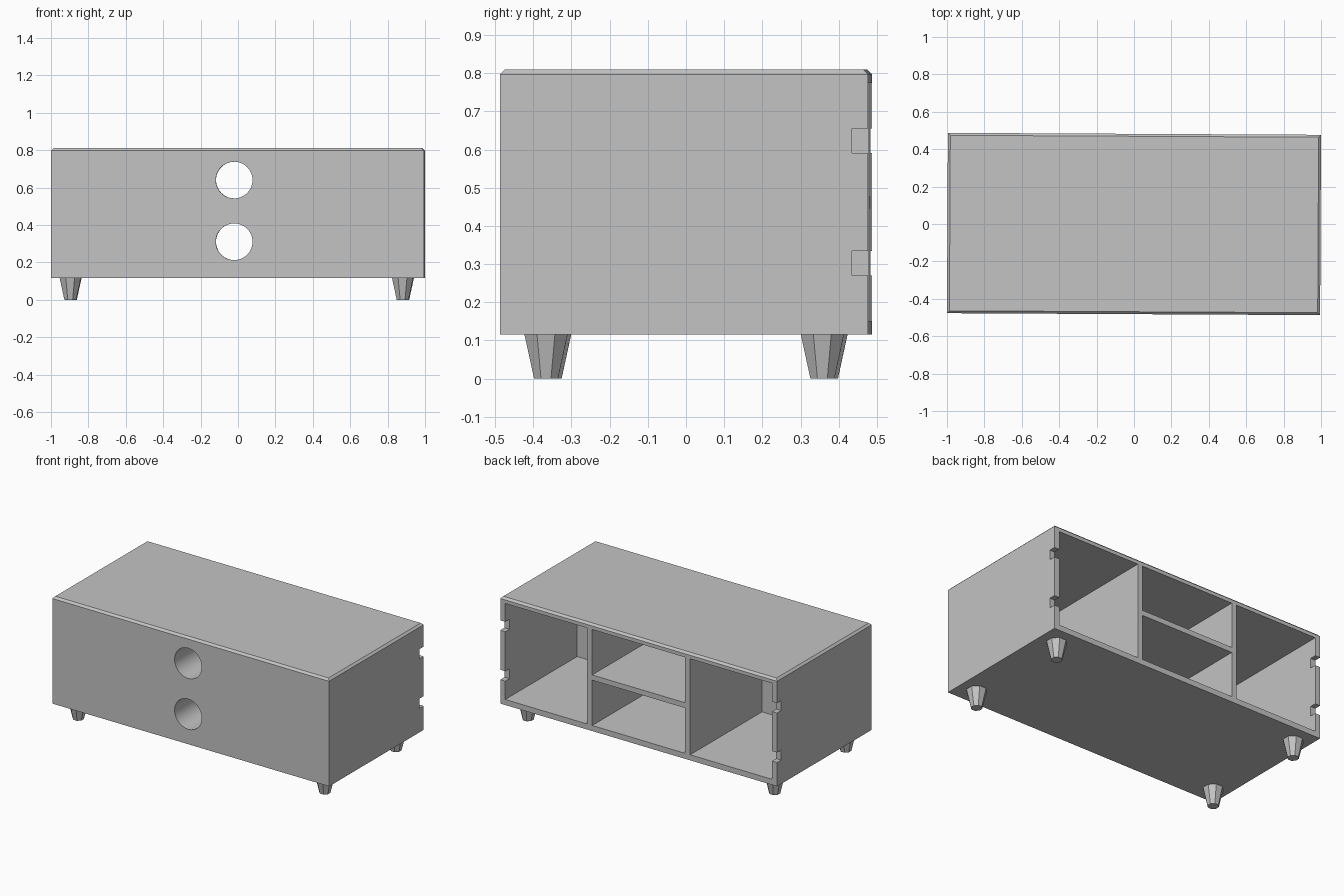
import bpy, bmesh, math
from mathutils import Matrix, Vector

if "Cube" in bpy.data.objects:
    bpy.data.objects.remove(bpy.data.objects["Cube"], do_unlink=True)

# One flat colour for everything
grey = bpy.data.materials.new("light_grey")
grey.use_nodes = True
colour = (0.55, 0.55, 0.55, 1)
grey.diffuse_color = colour
grey.node_tree.nodes["Principled BSDF"].inputs["Base Color"].default_value = colour

TURN = Matrix.Rotation(math.radians(-0.3), 4, 'Z')
HALF_X, HALF_Y = 0.9975, 0.482
BOTTOM, TOP = 0.115, 0.81
WALL = 0.036
INNER_Y = -0.25          # inner face of the thick front wall


def finish(name, bm):
    mesh = bpy.data.meshes.new(name)
    bmesh.ops.recalc_face_normals(bm, faces=bm.faces)
    bm.to_mesh(mesh)
    bm.free()
    mesh.materials.append(grey)
    obj = bpy.data.objects.new(name, mesh)
    bpy.context.collection.objects.link(obj)
    return obj


def box_mesh(low, high):
    low, high = Vector(low), Vector(high)
    bm = bmesh.new()
    place = Matrix.Translation((low + high) / 2) @ Matrix.Diagonal((high - low).to_4d())
    bmesh.ops.create_cube(bm, size=1, matrix=place)
    return bm


def cut(body, cutter):
    cutter.hide_render = True
    mod = body.modifiers.new("cut", 'BOOLEAN')
    mod.operation = 'DIFFERENCE'
    mod.solver = 'EXACT'
    mod.object = cutter
    bpy.context.view_layer.objects.active = body
    bpy.ops.object.modifier_apply(modifier=mod.name)
    bpy.data.objects.remove(cutter, do_unlink=True)


# Cabinet body with chamfered top edges
bm = box_mesh((-HALF_X, -HALF_Y, BOTTOM), (HALF_X, HALF_Y, TOP))
rim = [e for e in bm.edges if all(v.co.z > TOP - 0.01 for v in e.verts)]
bmesh.ops.bevel(bm, geom=rim, offset=0.013, segments=1, affect='EDGES')
cabinet = finish("cabinet_body", bm)

# Compartments open at the back: two tall sides, two stacked in the middle
floor, ceiling = BOTTOM + WALL, TOP - WALL
shelf_low, shelf_high = 0.445, 0.479
inner, outer = 0.335, HALF_X - WALL
cells = [(-outer, -inner - WALL, floor, ceiling),
         (inner + WALL, outer, floor, ceiling),
         (-inner, inner, floor, shelf_low),
         (-inner, inner, shelf_high, ceiling)]
for x0, x1, z0, z1 in cells:
    cut(cabinet, finish("cell_cutter", box_mesh((x0, INNER_Y, z0), (x1, 0.6, z1))))

# Round cable holes through the front wall
for z in (0.31, 0.64):
    bm = bmesh.new()
    place = Matrix.Translation((-0.018, -0.4, z)) @ Matrix.Rotation(math.pi / 2, 4, 'X')
    bmesh.ops.create_cone(bm, cap_ends=True, segments=48, radius1=0.098,
                          radius2=0.098, depth=0.4, matrix=place)
    cut(cabinet, finish("hole_cutter", bm))

# Hinge notches in the back edges of both side walls
for side in (-1, 1):
    for z in (0.302, 0.623):
        xs = sorted((side * (outer - 0.01), side * 1.1))
        notch = box_mesh((xs[0], 0.44, z - 0.032), (xs[1], 0.6, z + 0.032))
        cut(cabinet, finish("notch_cutter", notch))

cabinet.data.transform(TURN)
bpy.ops.object.select_all(action='DESELECT')
cabinet.select_set(True)
bpy.context.view_layer.objects.active = cabinet
bpy.ops.object.shade_smooth_by_angle(angle=math.radians(20))

# Tapered faceted feet
for x, x_name in ((-0.895, "right"), (0.882, "left")):
    for y, y_name in ((-0.362, "front"), (0.362, "back")):
        bm = bmesh.new()
        place = TURN @ Matrix.Translation((x, y, BOTTOM / 2)) @ Matrix.Rotation(math.pi / 8, 4, 'Z')
        bmesh.ops.create_cone(bm, cap_ends=True, segments=8, radius1=0.034,
                              radius2=0.061, depth=BOTTOM, matrix=place)
        finish(f"{y_name}_{x_name}_foot", bm)
